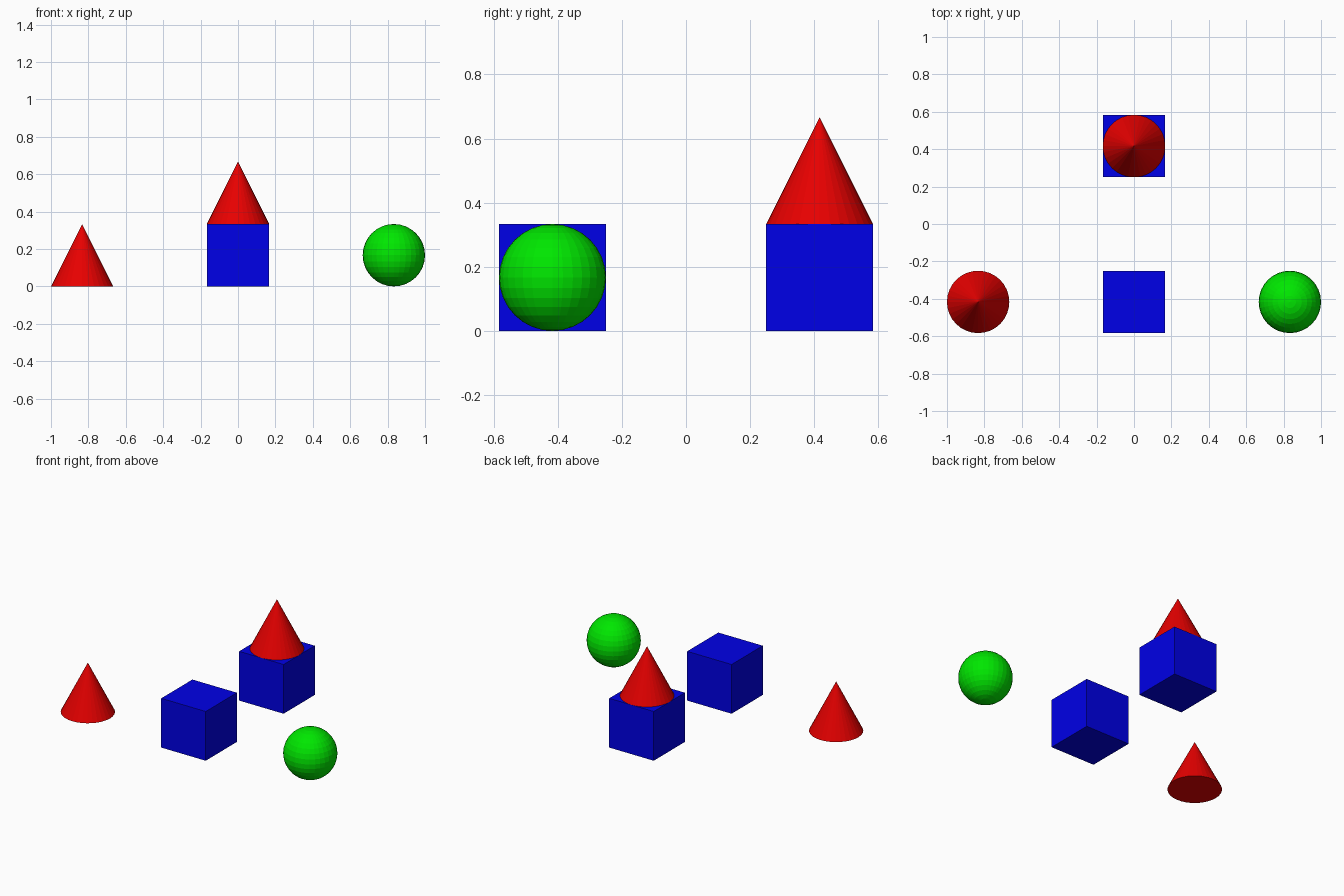
import bpy

if "Cube" in bpy.data.objects:
    bpy.data.objects.remove(bpy.data.objects["Cube"])

R = 1 / 6            # half-width of every solid
X, Y = 5 / 6, 5 / 12  # layout offsets


def material(name, color):
    mat = bpy.data.materials.new(name)
    mat.diffuse_color = color
    mat.use_nodes = True
    mat.node_tree.nodes["Principled BSDF"].inputs["Base Color"].default_value = mat.diffuse_color
    return mat


RED = material("red", (0.8, 0.0, 0.0, 1))
GREEN = material("green", (0.0, 0.8, 0.0, 1))
BLUE = material("blue", (0.0, 0.0, 0.8, 1))


def finish(name, mat):
    obj = bpy.context.object
    obj.name = name
    obj.data.materials.append(mat)


def cube(name, x, y):
    bpy.ops.mesh.primitive_cube_add(size=2 * R, location=(x, y, R))
    finish(name, BLUE)


def cone(name, x, y, base):
    bpy.ops.mesh.primitive_cone_add(vertices=32, radius1=R, radius2=0, depth=2 * R,
                                    location=(x, y, base + R))
    finish(name, RED)


# Front row: cone, cube and faceted ball
cone("front_cone", -X, -Y, 0)
cube("front_cube", 0, -Y)
bpy.ops.mesh.primitive_uv_sphere_add(segments=32, ring_count=16, radius=R,
                                     location=(X, -Y, R))
finish("ball", GREEN)

# Back tower: cone resting on a cube
cube("tower_base", 0, Y)
cone("tower_roof", 0, Y, 2 * R)
